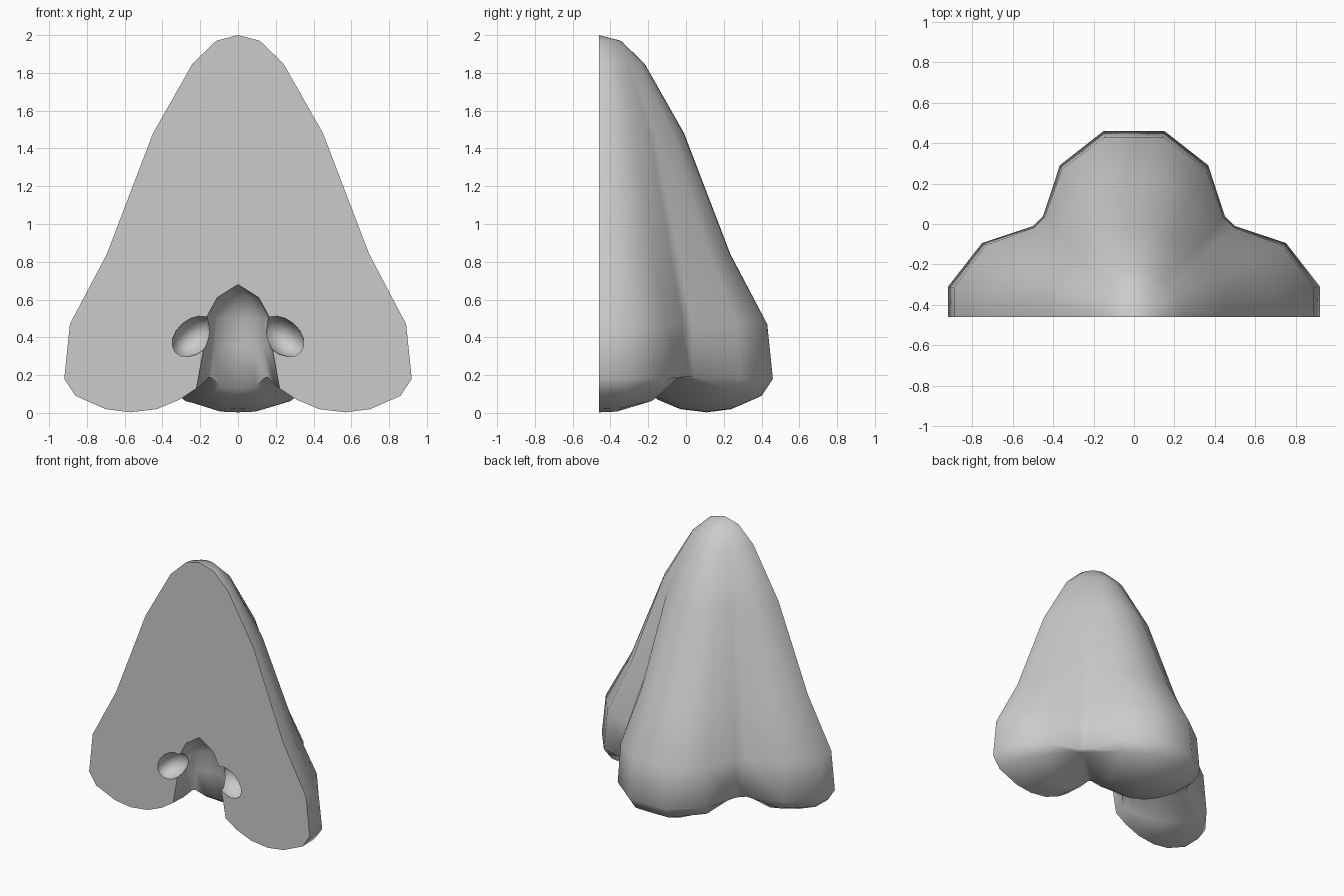
import bpy, bmesh, math
from math import radians, cos, sin

if "Cube" in bpy.data.objects:
    bpy.data.objects.remove(bpy.data.objects["Cube"])

BACK = -0.46   # plane of the flat cut face

# Section through a lobe: radius, height, how strongly the valley pinches it
profile = [(0, 2, 0), (.115, 1.97, .1), (.24, 1.85, .25), (.45, 1.48, .4),
           (.695, .84, .7), (.89, .47, .95), (.92, .18, 1), (.86, .09, 1),
           (.70, .02, 1), (.57, .003, .9), (.43, .02, .7), (.31, .07, .4),
           (.22, .13, .1), (.18, .35, 0), (.17, .5, 0), (.11, .61, 0), (0, .68, 0)]

# Quarter turn: angle, valley radius factor, bottom lift towards the valley
quarter = [(0, 1, 0), (9.25, 1.013, .02), (26, .908, .25), (42, .73, .95),
           (48, .73, .95), (64, .908, .25), (80.75, 1.013, .02)]
turn = quarter + [(a + 90, f, s) for a, f, s in quarter] + [(180, 1, 0)]

# Lobed half body with a hollow core
bm = bmesh.new()
columns = []
for a, f, s in turn:
    col = []
    for r, z, w in profile:
        rr = r * (1 - w * (1 - f))
        zz = z + max(0, .19 - z) * s
        col.append(bm.verts.new((rr * cos(radians(a)), BACK + rr * sin(radians(a)), zz)))
    columns.append(col)
for c0, c1 in zip(columns, columns[1:]):
    for i in range(len(profile) - 1):
        bm.faces.new((c0[i], c0[i + 1], c1[i + 1], c1[i]))
bmesh.ops.remove_doubles(bm, verts=bm.verts, dist=1e-5)

# Flat cut face
rim = [e for e in bm.edges if e.is_boundary]
bmesh.ops.contextual_create(bm, geom=rim)
bmesh.ops.recalc_face_normals(bm, faces=bm.faces)
mesh = bpy.data.meshes.new("lobed_half_body")
bm.to_mesh(mesh)
bm.free()
body = bpy.data.objects.new("lobed_half_body", mesh)
bpy.context.collection.objects.link(body)

# Small side pockets beside the hollow
for side in (-1, 1):
    bpy.ops.mesh.primitive_uv_sphere_add(segments=10, ring_count=8, location=(side * .235, BACK, .405),
                                         rotation=(0, side * radians(40), 0))
    cutter = bpy.context.object
    cutter.name = "pocket_cutter"
    cutter.scale = (.135, .13, .09)
    cutter.hide_render = True
    bpy.context.view_layer.update()
    mod = body.modifiers.new("pocket", 'BOOLEAN')
    mod.operation = 'DIFFERENCE'
    mod.solver = 'EXACT'
    mod.object = cutter
    bpy.context.view_layer.objects.active = body
    bpy.ops.object.modifier_apply(modifier=mod.name)
    bpy.data.objects.remove(cutter)

bpy.ops.object.select_all(action='DESELECT')
body.select_set(True)
bpy.context.view_layer.objects.active = body
bpy.ops.object.shade_smooth_by_angle(angle=radians(50))
